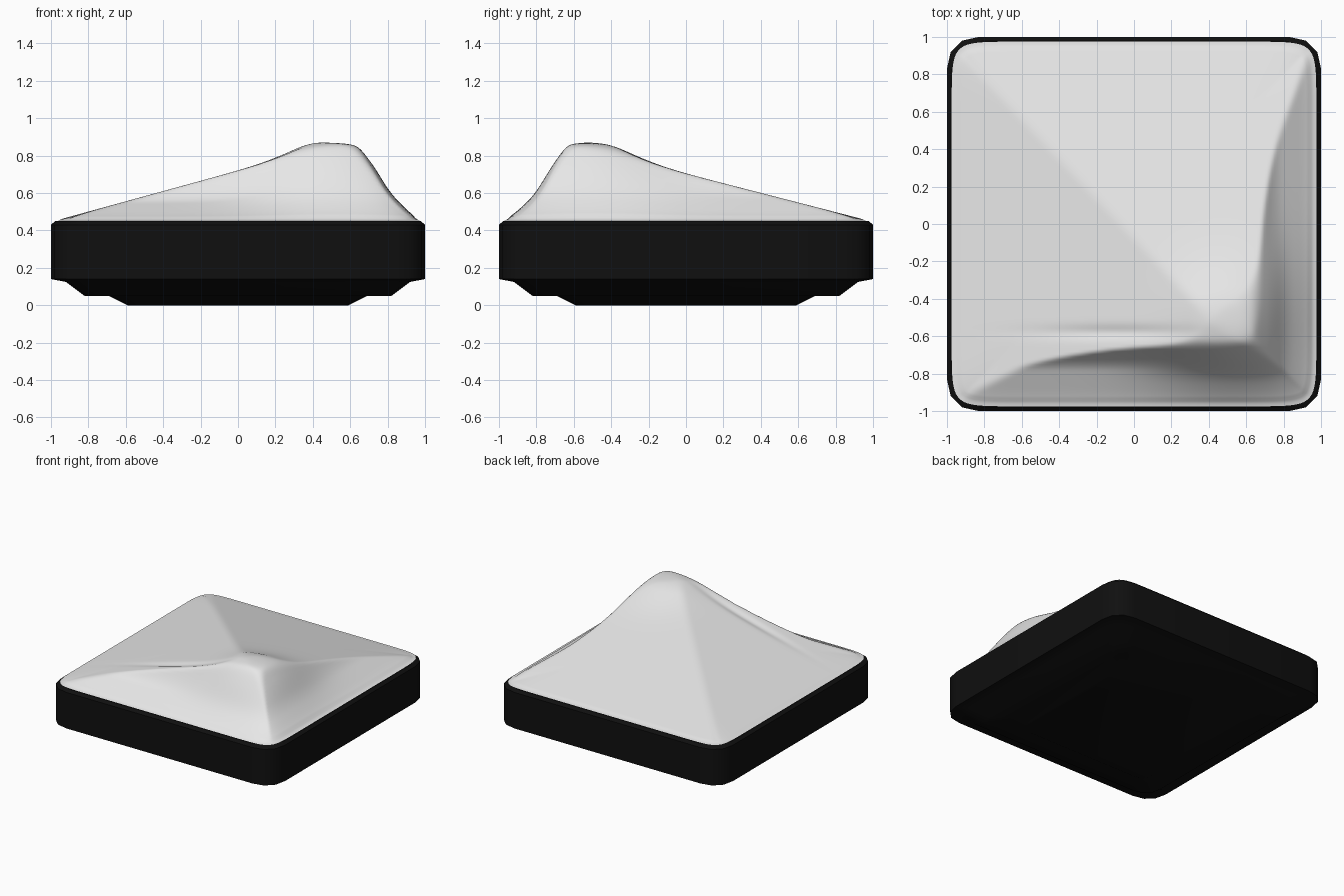
import bpy, math

if "Cube" in bpy.data.objects:
    bpy.data.objects.remove(bpy.data.objects["Cube"])


def material(name, rgb):
    m = bpy.data.materials.new(name)
    m.diffuse_color = (*rgb, 1)
    m.use_nodes = True
    m.node_tree.nodes["Principled BSDF"].inputs["Base Color"].default_value = m.diffuse_color
    return m


def make(name, verts, faces, mat, angle):
    me = bpy.data.meshes.new(name)
    me.from_pydata(verts, [], faces)
    me.update()
    ob = bpy.data.objects.new(name, me)
    bpy.context.collection.objects.link(ob)
    me.materials.append(mat)
    bpy.ops.object.select_all(action='DESELECT')
    ob.select_set(True)
    bpy.context.view_layer.objects.active = ob
    bpy.ops.object.shade_smooth_by_angle(angle=math.radians(angle))
    return ob


black = material("black", (0.005, 0.005, 0.005))
white = material("off white", (0.8, 0.8, 0.8))

# Base block: stacked square rings with cut corners, stepped underneath
quarter = [(1, .83), (.98, .92), (.92, .98), (.83, 1)]
outline = []
for k in range(4):
    c, s = round(math.cos(k * math.pi / 2)), round(math.sin(k * math.pi / 2))
    outline += [(x * c - y * s, x * s + y * c) for x, y in quarter]
n = len(outline)
rings = [(.59, 0), (.69, .05), (.82, .05), (.92, .125), (1, .14), (1, .43), (.978, .45)]
verts = [(x * r, y * r, z) for r, z in rings for x, y in outline]
faces = [(a * n + i, a * n + (i + 1) % n, (a + 1) * n + (i + 1) % n, (a + 1) * n + i)
         for a in range(len(rings) - 1) for i in range(n)]
faces += [tuple(reversed(range(n))), tuple(range(len(verts) - n, len(verts)))]
make("base_block", verts, faces, black, 35)


# Draped cloth: four slopes meeting at an off-centre rounded peak
def profile(s, pts):
    for (a, p), (b, q) in zip(pts, pts[1:]):
        if s <= b:
            return p + (q - p) * (s - a) / (b - a)
    (a, p), (b, q) = pts[-2:]
    return q + (q - p) / (b - a) * (s - b)


def smin(a, b, k):
    h = max(k - abs(a - b), 0) / k
    return min(a, b) - h * h * k / 4


def gauss(v):
    return math.exp(-v * v)


def smooth_profile(s, pts):
    return sum(profile(max(0, s + d), pts) for d in (-.03, -.015, 0, .015, .03)) / 5


NEAR = [(0, 0), (.1, .27), (.16, .43), (.23, .72), (.32, .95), (.42, 1.1), (.6, 1.3)]
FAR_FRONT = [(0, 0), (.06, .06), (.23, .27), (.31, .56), (.36, .82), (.40, 1.1)]
FAR_RIGHT = [(0, 0), (.05, .06), (.22, .34), (.31, .6), (.36, .87), (.40, 1.1)]
R = .975


def height(x, y):
    d = math.hypot(x - .52, y + .5)
    w = gauss(d / .42)
    bump = .14 * gauss(d / .27)
    left = .655 * (x + R) + bump
    back = .615 * (R - y) + bump
    front = (w * smooth_profile(y + R, NEAR) + (1 - w) * smooth_profile(y + R, FAR_FRONT))
    right = (w * smooth_profile(R - x, NEAR) + (1 - w) * smooth_profile(R - x, FAR_RIGHT))
    k = .03 + .17 * gauss(d / .25)
    t = smin(smin(left, back, .03), smin(front, right, k), k)
    t = smin(t, 1.02, .12)
    # shallow fold running beside the front ridge
    t -= .03 * gauss((y + .58) / .035) * gauss((x + .1) / .4)
    edge = min(1, (R - max(abs(x), abs(y))) / .04)
    return .453 + .418 * max(0, t) * edge


N = 140
verts = []
for j in range(N + 1):
    for i in range(N + 1):
        u, v = 2 * i / N - 1, 2 * j / N - 1
        m = max(abs(u), abs(v))
        q = m / (abs(u) ** 16 + abs(v) ** 16) ** (1 / 16) if m > 1e-3 else 1
        q = 1 + (q - 1) * m ** 6
        verts.append((u * R * q, v * R * q, height(u * R, v * R)))
faces = [(j * (N + 1) + i, j * (N + 1) + i + 1, (j + 1) * (N + 1) + i + 1, (j + 1) * (N + 1) + i)
         for j in range(N) for i in range(N)]
make("draped_cloth", verts, faces, white, 60)
